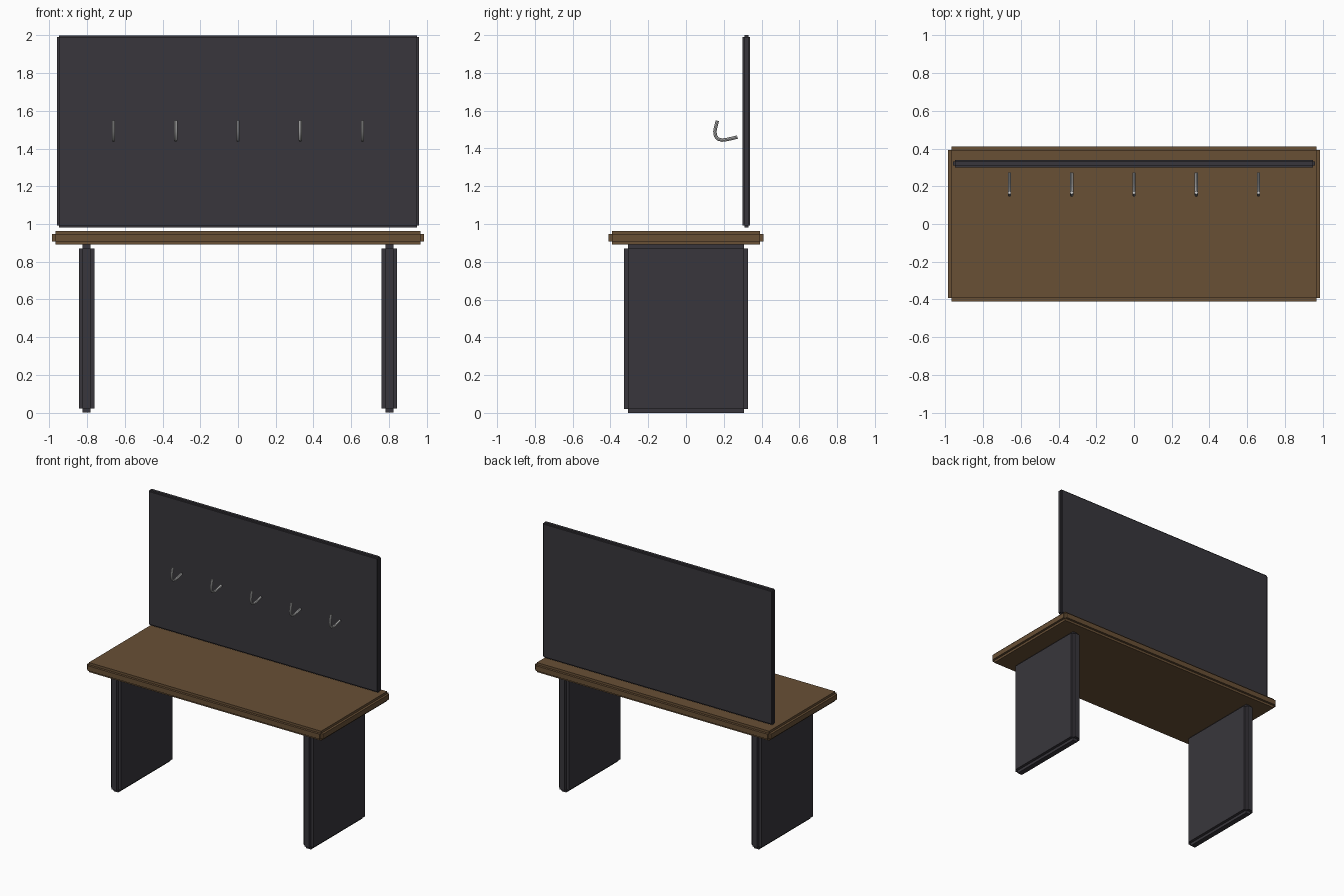
import bpy
import bmesh
from mathutils import Vector

if "Cube" in bpy.data.objects:
    bpy.data.objects.remove(bpy.data.objects["Cube"])


def material(name, rgb):
    m = bpy.data.materials.new(name)
    m.diffuse_color = (*rgb, 1.0)
    m.use_nodes = True
    m.node_tree.nodes["Principled BSDF"].inputs["Base Color"].default_value = m.diffuse_color
    return m


wood = material("brown wood", (0.138, 0.079, 0.036))
dark = material("dark slate", (0.040, 0.037, 0.045))
metal = material("light metal", (0.55, 0.55, 0.55))


def notched_board(name, lo, hi, notch, mat):
    """Box with square-stepped edges: an inset core with every face pushed out."""
    lo, hi = Vector(lo), Vector(hi)
    centre = (lo + hi) / 2
    core = hi - lo - Vector((2 * notch,) * 3)
    bm = bmesh.new()
    bmesh.ops.create_cube(bm, size=1)
    for v in bm.verts:
        v.co = centre + Vector(a * b for a, b in zip(v.co, core))
    bm.normal_update()
    out = bmesh.ops.inset_individual(bm, faces=bm.faces[:], thickness=0, depth=0)
    bm.free()
    # rebuild cleanly with discrete extrusion
    bm = bmesh.new()
    bmesh.ops.create_cube(bm, size=1)
    for v in bm.verts:
        v.co = centre + Vector(a * b for a, b in zip(v.co, core))
    bm.normal_update()
    for f in bmesh.ops.extrude_discrete_faces(bm, faces=bm.faces[:])["faces"]:
        f.normal_update()
        bmesh.ops.translate(bm, verts=f.verts[:], vec=f.normal * notch)
    me = bpy.data.meshes.new(name)
    bm.to_mesh(me)
    bm.free()
    me.materials.append(mat)
    ob = bpy.data.objects.new(name, me)
    bpy.context.collection.objects.link(ob)
    return ob


# Bench top, back board and two slab legs
notched_board("bench_top", (-0.985, -0.41, 0.891), (0.985, 0.41, 0.963), 0.017, wood)
notched_board("back_board", (-0.96, 0.30, 0.981), (0.96, 0.34, 2.0), 0.01, dark)
for side, x in (("left", -0.803), ("right", 0.803)):
    notched_board(side + "_leg", (x - 0.041, -0.328, 0.0), (x + 0.041, 0.328, 0.891), 0.021, dark)

# Bent wire hooks in front of the board, path given as (y, z)
PATH = [(0.166, 1.547), (0.157, 1.513), (0.153, 1.490), (0.156, 1.466), (0.169, 1.450),
        (0.190, 1.444), (0.220, 1.448), (0.272, 1.460)]
for i in range(5):
    name = f"hook_{i + 1}"
    cu = bpy.data.curves.new(name, "CURVE")
    cu.dimensions = "3D"
    cu.bevel_depth = 0.009
    cu.bevel_resolution = 2
    cu.use_fill_caps = True
    sp = cu.splines.new("POLY")
    sp.points.add(len(PATH) - 1)
    for p, (y, z) in zip(sp.points, PATH):
        p.co = ((i - 2) * 0.33, y, z, 1)
    cu.materials.append(metal)
    ob = bpy.data.objects.new(name, cu)
    bpy.context.collection.objects.link(ob)
    bpy.ops.object.select_all(action="DESELECT")
    ob.select_set(True)
    bpy.context.view_layer.objects.active = ob
    bpy.ops.object.convert(target="MESH")
    bpy.ops.object.shade_smooth_by_angle()
